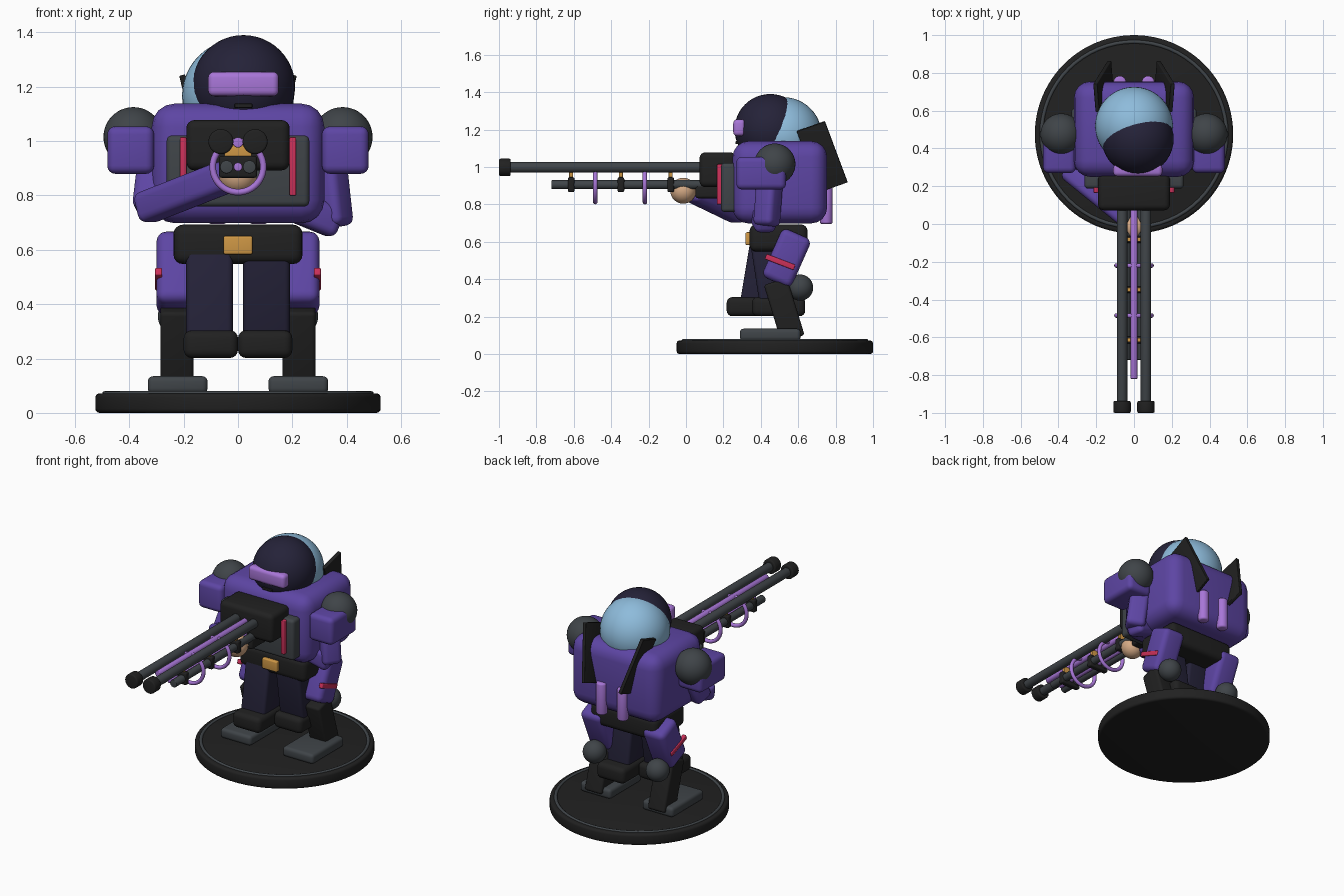
import bpy, bmesh, math
from mathutils import Vector, Matrix, Euler

cube = bpy.data.objects.get("Cube")
if cube:
    bpy.data.objects.remove(cube, do_unlink=True)


def material(name, r, g, b):
    m = bpy.data.materials.new(name)
    m.use_nodes = True
    m.diffuse_color = (r, g, b, 1)
    bsdf = next(n for n in m.node_tree.nodes if n.type == 'BSDF_PRINCIPLED')
    bsdf.inputs["Base Color"].default_value = (r, g, b, 1)
    return m


PURPLE = material("purple", .11, .06, .37)
BLACK = material("black", .015, .015, .015)
GREY = material("slate_grey", .05, .058, .065)
NAVY = material("navy", .018, .016, .04)
BLUE = material("sky_blue", .27, .5, .71)
LILAC = material("lilac", .39, .18, .68)
RED = material("red", .6, .03, .1)
GOLD = material("gold", .62, .31, .06)
SKIN = material("skin", .68, .41, .24)


def finish(name, bm, mat, matrix):
    mesh = bpy.data.meshes.new(name)
    bm.to_mesh(mesh)
    bm.free()
    mesh.materials.append(mat)
    ob = bpy.data.objects.new(name, mesh)
    ob.matrix_world = matrix
    bpy.context.collection.objects.link(ob)
    bpy.ops.object.select_all(action='DESELECT')
    ob.select_set(True)
    bpy.context.view_layer.objects.active = ob
    bpy.ops.object.shade_smooth_by_angle(angle=math.radians(35))
    return ob


def place(loc, rot=(0, 0, 0)):
    return Matrix.Translation(loc) @ Euler([math.radians(a) for a in rot]).to_matrix().to_4x4()


def between(a, b):
    a, b = Vector(a), Vector(b)
    turn = (b - a).to_track_quat('Z', 'Y').to_matrix().to_4x4()
    return Matrix.Translation((a + b) / 2) @ turn, (b - a).length


def box(name, mat, loc, size, bevel=.02, rot=(0, 0, 0), matrix=None):
    bm = bmesh.new()
    bmesh.ops.create_cube(bm, size=1)
    bmesh.ops.scale(bm, vec=size, verts=bm.verts)
    bmesh.ops.bevel(bm, geom=bm.edges[:], offset=bevel, segments=4,
                    profile=.5, affect='EDGES', clamp_overlap=True)
    return finish(name, bm, mat, matrix or place(loc, rot))


def limb(name, mat, a, b, width, bevel=.03):
    matrix, length = between(a, b)
    return box(name, mat, None, (width, width, length), bevel, matrix=matrix)


def rod(name, mat, a, b, radius, bevel=.004, sides=32):
    matrix, length = between(a, b)
    bm = bmesh.new()
    bmesh.ops.create_cone(bm, cap_ends=True, segments=sides, radius1=radius,
                          radius2=radius, depth=length)
    rims = [e for e in bm.edges if abs(e.verts[0].co.z - e.verts[1].co.z) < 1e-5]
    bmesh.ops.bevel(bm, geom=rims, offset=bevel, segments=3, profile=.5, affect='EDGES')
    return finish(name, bm, mat, matrix)


def ball(name, mat, loc, radius):
    bm = bmesh.new()
    bmesh.ops.create_uvsphere(bm, u_segments=40, v_segments=24, radius=radius)
    return finish(name, bm, mat, place(loc))


def ring(name, mat, loc, major, minor, rot=(0, 0, 0)):
    bm = bmesh.new()
    n, k = 64, 12
    grid = [[bm.verts.new(((major + minor * math.cos(v)) * math.cos(u),
                           (major + minor * math.cos(v)) * math.sin(u),
                           minor * math.sin(v)))
             for v in (math.tau * j / k for j in range(k))]
            for u in (math.tau * i / n for i in range(n))]
    for i in range(n):
        for j in range(k):
            p, q = grid[i], grid[(i + 1) % n]
            bm.faces.new((p[j], q[j], q[(j + 1) % k], p[(j + 1) % k]))
    return finish(name, bm, mat, place(loc, rot))


# Display base
rod("base_disc", BLACK, (0, .475, 0), (0, .475, .072), .525, .015, 96)
ring("base_ring", GREY, (0, .475, .07), .49, .01)

# Torso, belt and chest plate
box("torso", PURPLE, (0, .502, .918), (.635, .505, .44), .085)
box("belt", BLACK, (0, .495, .62), (.475, .31, .145), .035)
box("belt_buckle", GOLD, (0, .34, .617), (.107, .045, .068), .008)
box("chest_plate", GREY, (0, .23, .89), (.525, .085, .262), .02)

# Helmet, visor and head shell
ball("head_shell", BLUE, (0, .52, 1.167), .206)
ball("helmet", NAVY, (.02, .45, 1.2), .19)
box("visor", LILAC, (.02, .285, 1.21), (.26, .065, .09), .022)
box("mouth_vent", BLACK, (.02, .28, 1.13), (.065, .03, .016), .004)

# Parts found on both sides
for s, side in ((1, "left"), (-1, "right")):
    # Rear legs
    box(side + "_foot", GREY, (s * .222, .45, .103), (.22, .325, .064), .02)
    box(side + "_shin", BLACK, (s * .225, .525, .235), (.122, .13, .32), .015, (17, 0, 0))
    ball(side + "_knee", GREY, (s * .225, .61, .355), .07)
    box(side + "_thigh", PURPLE, (s * .222, .538, .513), (.155, .17, .285), .035, (-24, 0, 0))
    box(side + "_thigh_band", RED, (s * .292, .503, .492), (.026, .165, .03), .006, (-21, 0, 0))
    # Front legs, one stepping forward
    top = (s * .105, .43, .6)
    ankle_y = .48 if s > 0 else .375
    limb(side + "_front_leg", NAVY, top, (s * .105, ankle_y, .27), .172, .02)
    box(side + "_boot", BLACK, (s * .1, ankle_y + .015 * s, .253),
        (.2, .285, .102), .03)
    # Shoulders
    ball(side + "_shoulder", GREY, (s * .385, .475, 1.015), .11)
    box(side + "_shoulder_guard", PURPLE, (s * .395, .402, .967), (.172, .265, .175), .03)
    # Chest strips, back fins and canisters
    box(side + "_chest_strip", RED, (s * .202, .185, .907), (.024, .04, .215), .005)
    box(side + "_back_fin", BLACK, (s * .162, .728, 1.055), (.022, .16, .355), .004,
        (20, s * 13, 0))
    rod(side + "_canister", LILAC, (s * .075, .75, .695), (s * .075, .75, .9), .034, .012)
    # Gun barrels
    rod(side + "_barrel", GREY, (s * .063, .1, .998), (s * .063, -.96, .998), .028)
    rod(side + "_muzzle", BLACK, (s * .063, -.937, .998), (s * .063, -1, .998), .046, .008)
    rod(side + "_lower_rail", GREY, (s * .042, .15, .905), (s * .042, -.72, .905), .024)

# Arms: one reaches to the fore grip, the other bends into the body
limb("right_upper_arm", PURPLE, (-.3, .42, .95), (-.325, .32, .74), .12)
limb("right_forearm", PURPLE, (-.35, .29, .75), (-.03, .03, .875), .115)
ball("right_hand", SKIN, (0, -.015, .873), .069)
limb("left_upper_arm", PURPLE, (.325, .45, .96), (.355, .43, .685), .12)
limb("left_forearm", PURPLE, (.37, .43, .695), (.15, .38, .785), .115)

# Gun body and centre rods
box("gun_body", BLACK, (0, .17, .985), (.38, .195, .185), .03)
box("gun_grip", BLACK, (0, .13, .87), (.13, .16, .075), .015)
rod("upper_energy_rod", LILAC, (0, .1, .995), (0, -.82, .995), .019)
rod("lower_energy_rod", LILAC, (0, .1, .905), (0, -.7, .905), .016)

# Clamps with spacers along the rails
for i in range(3):
    y = -.082 - .266 * i
    box("rail_clamp", BLACK, (0, y, .905), (.14, .036, .08), .01)
    box("clamp_spacer", GOLD, (0, y, .962), (.1, .022, .05), .004)

# Coil rings around the rails
for y in (-.22, -.485):
    ring("coil_ring", LILAC, (0, y, .905), .093, .012, (90, 0, 0))
